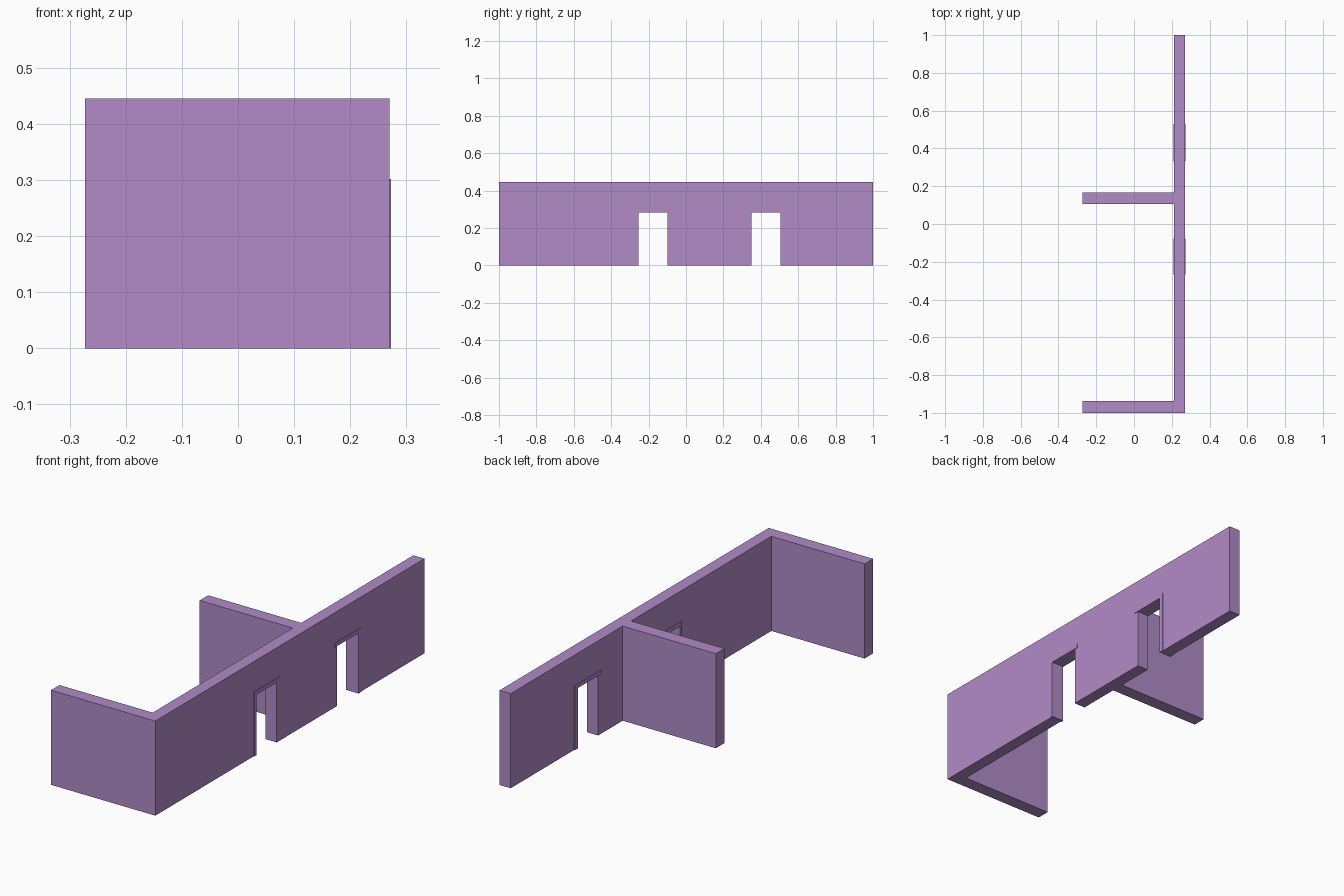
import bpy, bmesh

if "Cube" in bpy.data.objects:
    bpy.data.objects.remove(bpy.data.objects["Cube"])

H = 0.445                    # wall height
X0, X1, X2 = -0.273, 0.212, 0.27   # stub end, long wall inner and outer face
mat = bpy.data.materials.new("lilac")
mat.diffuse_color = (0.44, 0.26, 0.57, 1)
mat.use_nodes = True
mat.node_tree.nodes["Principled BSDF"].inputs["Base Color"].default_value = mat.diffuse_color


def prism(name, pts, vec):
    """Extrude a closed polygon along vec."""
    bm = bmesh.new()
    face = bm.faces.new([bm.verts.new(p) for p in pts])
    ext = bmesh.ops.extrude_face_region(bm, geom=[face])
    verts = [g for g in ext["geom"] if isinstance(g, bmesh.types.BMVert)]
    bmesh.ops.translate(bm, vec=vec, verts=verts)
    bmesh.ops.recalc_face_normals(bm, faces=bm.faces)
    me = bpy.data.meshes.new(name)
    bm.to_mesh(me)
    bm.free()
    ob = bpy.data.objects.new(name, me)
    bpy.context.collection.objects.link(ob)
    me.materials.append(mat)
    return ob


# Long wall with two stub walls, extruded from its plan
plan = [(X0, -1), (X2, -1), (X2, 1), (X1, 1), (X1, 0.168), (X0, 0.168),
        (X0, 0.105), (X1, 0.105), (X1, -0.937), (X0, -0.937)]
walls = prism("walls", [(x, y, 0) for x, y in plan], (0, 0, H))

# Doorways: outer jamb edge, opening edges, end of the lintel
TOP, HEAD = 0.302, 0.284
doors = [("left", -0.268, -0.254, -0.098, -0.078),
         ("right", 0.529, 0.506, 0.35, 0.33)]
for side, outer, open_a, open_b, end in doors:
    hole = [(outer, -0.1), (open_b, -0.1), (open_b, TOP), (outer, TOP)]
    cutter = prism(side + "_door_cutter", [(0.1, y, z) for y, z in hole], (0.3, 0, 0))
    cutter.hide_render = True
    mod = walls.modifiers.new(side + "_doorway", "BOOLEAN")
    mod.operation = "DIFFERENCE"
    mod.solver = "EXACT"
    mod.object = cutter
    # Thin frame: jamb and lintel standing slightly proud of both wall faces
    frame = [(outer, 0), (open_a, 0), (open_a, HEAD), (end, HEAD),
             (end, TOP), (outer, TOP)]
    prism(side + "_door_frame", [(0.208, y, z) for y, z in frame], (0.065, 0, 0))

# Bake the cuts and drop the cutters
bpy.context.view_layer.objects.active = walls
for mod in list(walls.modifiers):
    bpy.ops.object.modifier_apply(modifier=mod.name)
for ob in [o for o in bpy.data.objects if o.name.endswith("cutter")]:
    bpy.data.objects.remove(ob)
